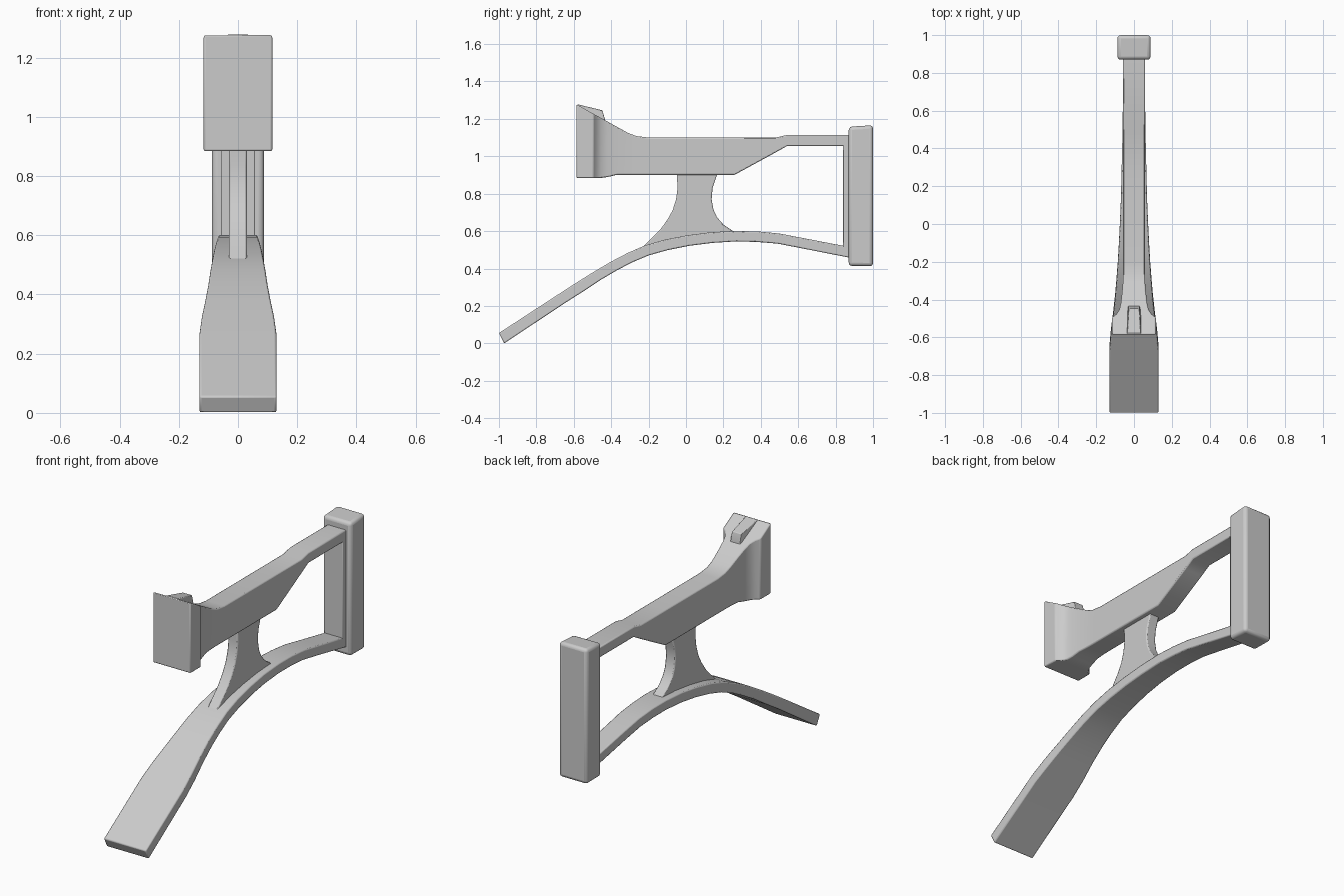
import bpy, bmesh


def loft(name, sections, bevel=0.006, segments=2):
    """Skin of rectangular sections: (y, z) of one edge, (y, z) of the other, half widths."""
    bm = bmesh.new()
    rings = []
    for ya, za, yb, zb, wa, *rest in sections:
        wb = rest[0] if rest else wa
        rings.append([bm.verts.new(p) for p in
                      ((-wa, ya, za), (wa, ya, za), (wb, yb, zb), (-wb, yb, zb))])
    for r, s in zip(rings, rings[1:]):
        for i in range(4):
            j = (i + 1) % 4
            bm.faces.new((r[i], r[j], s[j], s[i]))
    bm.faces.new(rings[0])
    bm.faces.new(rings[-1])
    bmesh.ops.recalc_face_normals(bm, faces=bm.faces)
    mesh = bpy.data.meshes.new(name)
    bm.to_mesh(mesh)
    bm.free()
    ob = bpy.data.objects.new(name, mesh)
    bpy.context.collection.objects.link(ob)
    mod = ob.modifiers.new("soft_edges", 'BEVEL')
    mod.width = bevel
    mod.segments = segments
    mod.limit_method = 'ANGLE'
    mod.angle_limit = 0.8
    bpy.ops.object.select_all(action='DESELECT')
    bpy.context.view_layer.objects.active = ob
    ob.select_set(True)
    bpy.ops.object.shade_smooth_by_angle(angle=0.6)
    return ob


def along_y(rows):
    """Upright sections from (y, bottom z, top z, half widths...)."""
    return [(y, lo, y, hi, *w) for y, lo, hi, *w in rows]


# Curved lower arm, wide paddle at the front tapering to the rear
loft("lower_arm", [
    (-0.972, 0.0, -1.0, 0.055, 0.13),
    (-0.64, 0.22, -0.67, 0.27, 0.13),
    (-0.55, 0.277, -0.58, 0.328, 0.122),
    (-0.46, 0.337, -0.49, 0.384, 0.11),
    (-0.37, 0.39, -0.40, 0.437, 0.10),
    (-0.29, 0.432, -0.31, 0.484, 0.093),
    (-0.20, 0.47, -0.22, 0.523, 0.086),
    (-0.10, 0.498, -0.115, 0.554, 0.08),
    (0.02, 0.522, 0.01, 0.578, 0.074),
    (0.14, 0.537, 0.135, 0.594, 0.069),
    (0.27, 0.545, 0.27, 0.601, 0.066),
    (0.38, 0.542, 0.385, 0.598, 0.063),
    (0.49, 0.533, 0.50, 0.587, 0.061),
    (0.62, 0.508, 0.63, 0.562, 0.059),
    (0.89, 0.455, 0.90, 0.51, 0.058)])

# Upper beam with flared front plate and thin rear bar
loft("upper_beam", along_y([
    (-0.585, 0.884, 1.278, 0.116),
    (-0.495, 0.884, 1.227, 0.116),
    (-0.478, 0.884, 1.218, 0.094),
    (-0.455, 0.884, 1.205, 0.078),
    (-0.42, 0.889, 1.186, 0.07),
    (-0.37, 0.901, 1.158, 0.064),
    (-0.31, 0.901, 1.125, 0.059),
    (-0.265, 0.901, 1.108, 0.058),
    (-0.20, 0.901, 1.10, 0.058),
    (0.26, 0.901, 1.10, 0.058),
    (0.48, 1.021, 1.10, 0.058),
    (0.54, 1.055, 1.114, 0.058),
    (0.90, 1.055, 1.114, 0.058)]))

# Small sight ramp on the front plate
loft("top_ramp", along_y([
    (-0.58, 1.20, 1.278, 0.052, 0.036),
    (-0.447, 1.15, 1.246, 0.038, 0.028),
    (-0.434, 1.15, 1.20, 0.036, 0.028)]), 0.003)

# Waisted stem joining beam and arm
loft("stem", [
    (-0.23, 0.515, 0.26, 0.585, 0.03),
    (-0.19, 0.555, 0.245, 0.605, 0.03),
    (-0.14, 0.605, 0.20, 0.635, 0.03),
    (-0.10, 0.66, 0.165, 0.675, 0.03),
    (-0.072, 0.71, 0.147, 0.715, 0.03),
    (-0.053, 0.77, 0.137, 0.77, 0.03),
    (-0.045, 0.83, 0.142, 0.83, 0.03),
    (-0.05, 0.92, 0.172, 0.92, 0.03)])

# Upright end pad and the inner panel it is mounted on
loft("end_pad", [
    (0.87, 0.414, 1.0, 0.412, 0.088),
    (0.87, 1.158, 1.0, 1.166, 0.088)], 0.018, 3)
loft("inner_panel", along_y([
    (0.84, 0.48, 1.11, 0.058),
    (0.90, 0.48, 1.11, 0.058)]), 0.004)
